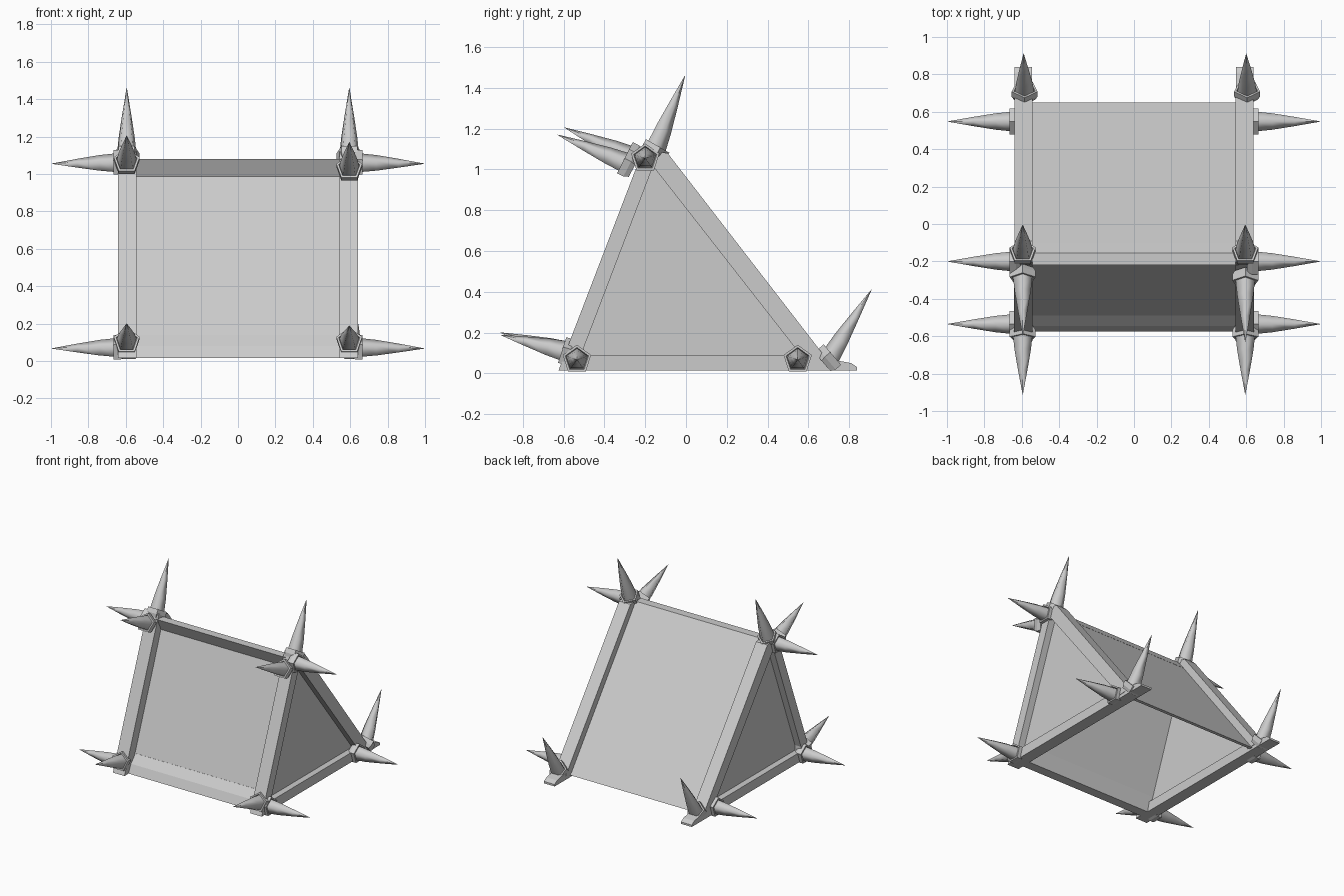
import bpy, math
from mathutils import Vector

cube = bpy.data.objects.get("Cube")
if cube:
    bpy.data.objects.remove(cube)

GREY = (0.6, 0.6, 0.6, 1)
stone = bpy.data.materials.new("plain_grey")
stone.use_nodes = True
stone.diffuse_color = GREY
stone.node_tree.nodes["Principled BSDF"].inputs["Base Color"].default_value = GREY


def make(name, verts, faces, smooth=False):
    mesh = bpy.data.meshes.new(name)
    mesh.from_pydata(verts, [], faces)
    mesh.materials.append(stone)
    for p in mesh.polygons:
        p.use_smooth = smooth and len(p.vertices) < 5
    obj = bpy.data.objects.new(name, mesh)
    bpy.context.collection.objects.link(obj)
    return obj


def loft(name, rings, smooth=False):
    """Skin equal-sized rings and cap both ends."""
    n = len(rings[0])
    faces = [tuple(reversed(range(n)))]
    for r in range(len(rings) - 1):
        for i in range(n):
            j = (i + 1) % n
            faces.append((r * n + i, r * n + j, (r + 1) * n + j, (r + 1) * n + i))
    faces.append(tuple(range((len(rings) - 1) * n, len(rings) * n)))
    return make(name, [v for ring in rings for v in ring], faces, smooth)


def slab(name, outline, x0, x1):
    """Extrude a counter-clockwise (y, z) outline along x."""
    return loft(name, [[(x, y, z) for y, z in outline] for x in sorted((x0, x1))])


def thorn(name, base, normal, tip):
    """Pentagonal collar seated across the normal, with a tapering spike."""
    base, normal, tip = Vector(base), Vector(normal).normalized(), Vector(tip)
    guide = Vector((0, 0, 1)) if abs(normal.z) < 0.8 else Vector((0, 1, 0))
    side = guide.cross(normal).normalized()
    up = normal.cross(side)

    def ring(centre, radius):
        angles = [math.pi / 2 + i * math.tau / 5 for i in range(5)]
        return [centre + radius * (math.cos(a) * side + math.sin(a) * up) for a in angles]

    loft(name + "_collar", [ring(base + normal * d, r) for d, r in
                            ((-0.05, 0.06), (-0.025, 0.073), (0.01, 0.073), (0.01, 0.06), (0, 0.055))])
    loft(name + "_spike", [ring(base.lerp(tip, t), r) for t, r in
                           ((0, 0.055), (0.25, 0.046), (0.6, 0.026), (1, 0.001))], True)


# Frame beams, side panels and thorns on both ends
post = [(-0.625, 0.015), (-0.5, 0.015), (-0.5, 0.13), (-0.16, 1.02),
        (-0.12, 1.09), (-0.2, 1.12), (-0.255, 0.98)]
rear = [(-0.165, 1.02), (0.543, 0.115), (0.6, 0.04), (0.71, 0.045), (-0.09, 1.08), (-0.16, 1.09)]
sill = [(-0.6, 0.015), (0.84, 0.015), (0.84, 0.03), (0.81, 0.05), (0.6, 0.09), (-0.6, 0.09)]
infill = [(-0.54, 0.05), (0.62, 0.05), (-0.16, 1.05)]

for s, label in ((1, "left"), (-1, "right")):
    slab(label + "_front_post", post, s * 0.542, s * 0.642)
    slab(label + "_rear_rafter", rear, s * 0.542, s * 0.64)
    slab(label + "_sill", sill, s * 0.545, s * 0.638)
    slab(label + "_side_panel", infill, s * 0.57, s * 0.59)

    # Sideways thorns at the three corners
    for corner, y, z in (("ridge", -0.2, 1.055), ("front", -0.535, 0.067), ("back", 0.548, 0.067)):
        thorn(f"{label}_{corner}_side", (s * 0.655, y, z), (s, 0, 0), (s * 0.995, y, z))

    # Thorns pointing forward, up and back
    x = s * 0.595
    drop = 0.035 if s > 0 else 0
    thorn(label + "_ridge_front", (x, -0.285 - drop / 2, 1.065 - drop), (0, -0.88, 0.45),
          (x, -0.595 - drop, 1.205 - drop))
    thorn(label + "_ridge_top", (x, -0.15, 1.11), (0, 0.5, 0.86), (x, -0.005, 1.46))
    thorn(label + "_foot_front", (x, -0.6, 0.105), (0, -0.95, 0.31), (x, -0.91, 0.2 - drop / 3))
    thorn(label + "_foot_back", (x + 0.01, 0.715, 0.08), (0, 0.76, 0.65), (x + 0.005, 0.91, 0.41))

# Cross beams and large panels between the two ends
slab("ridge_beam", [(-0.175, 0.985), (-0.1, 1.01), (-0.155, 1.08), (-0.22, 1.08)], -0.56, 0.56)
slab("front_sill", [(-0.575, 0.015), (-0.5, 0.015), (-0.47, 0.14), (-0.49, 0.14), (-0.545, 0.08)], -0.56, 0.56)
slab("front_panel", [(-0.5, 0.11), (-0.48, 0.11), (-0.14, 1.03), (-0.16, 1.03)], -0.57, 0.57)
slab("rear_panel", [(-0.18, 1.08), (0.625, 0.03), (0.65, 0.03), (-0.155, 1.08)], -0.57, 0.57)
